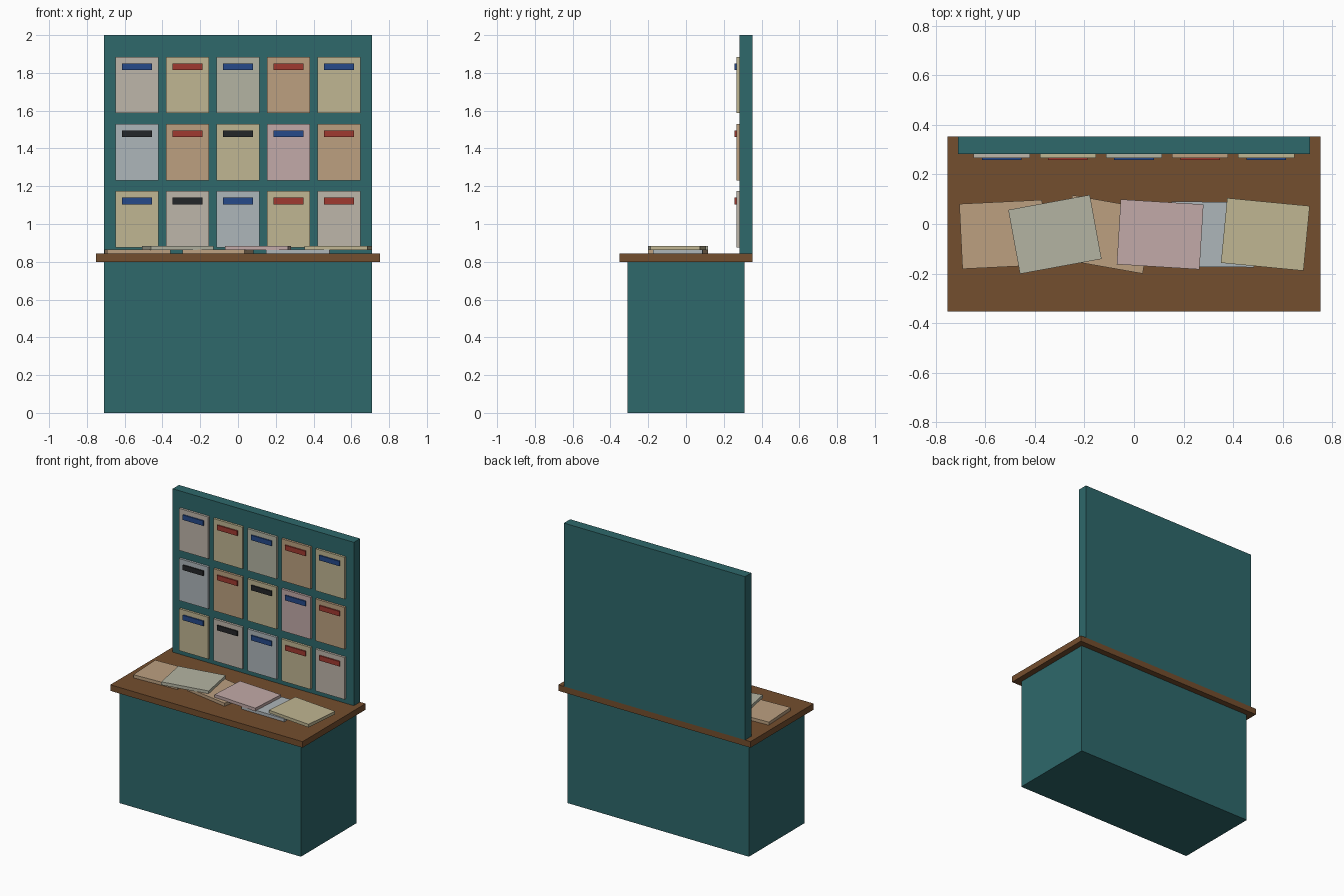
import bpy
import bmesh
from math import radians
from mathutils import Matrix

if "Cube" in bpy.data.objects:
    bpy.data.objects.remove(bpy.data.objects["Cube"])


def material(name, rgb):
    # colours given as 0-255 screen values, converted to linear
    m = bpy.data.materials.new(name)
    lin = [((c / 255 + 0.055) / 1.055) ** 2.4 for c in rgb]
    m.diffuse_color = (*lin, 1.0)
    m.use_nodes = True
    m.node_tree.nodes["Principled BSDF"].inputs["Base Color"].default_value = m.diffuse_color
    return m


MATS = {
    "teal": material("teal_paint", (46, 104, 107)),
    "wood": material("brown_wood", (116, 78, 46)),
    "grey": material("grey_paper", (190, 182, 170)),
    "yellow": material("yellow_paper", (192, 182, 146)),
    "green": material("green_grey_paper", (180, 180, 162)),
    "orange": material("orange_paper", (188, 160, 128)),
    "blue": material("blue_grey_paper", (174, 182, 186)),
    "pink": material("pink_paper", (194, 170, 168)),
    "navy": material("navy_ink", (38, 74, 138)),
    "red": material("red_ink", (160, 58, 48)),
    "black": material("black_ink", (36, 38, 40)),
}


def box(name, center, size, mat, angle=0):
    mesh = bpy.data.meshes.new(name)
    bm = bmesh.new()
    bmesh.ops.create_cube(bm, size=1, matrix=Matrix.Diagonal((*size, 1)))
    bm.to_mesh(mesh)
    bm.free()
    ob = bpy.data.objects.new(name, mesh)
    ob.location = center
    ob.rotation_euler.z = radians(angle)
    mesh.materials.append(MATS[mat])
    bpy.context.collection.objects.link(ob)
    return ob


# Stand body
box("counter_base", (0, 0, 0.40), (1.42, 0.62, 0.80), "teal")
box("counter_top", (0, 0, 0.8215), (1.506, 0.706, 0.043), "wood")
box("back_panel", (0, 0.318, 1.4215), (1.42, 0.07, 1.157), "teal")

# Newspapers hung on the back panel, each with a masthead bar
papers = [
    ["grey", "yellow", "green", "orange", "yellow"],
    ["blue", "orange", "yellow", "pink", "orange"],
    ["yellow", "grey", "blue", "yellow", "grey"],
]
mastheads = [
    ["navy", "red", "navy", "red", "navy"],
    ["black", "red", "black", "navy", "red"],
    ["navy", "black", "navy", "red", "red"],
]
for r in range(3):
    for c in range(5):
        x, z = (c - 2) * 0.267, 1.735 - 0.355 * r
        tag = f"{r + 1}_{c + 1}"
        box("hung_paper_" + tag, (x, 0.275, z), (0.227, 0.016, 0.297), papers[r][c])
        box("masthead_bar_" + tag, (x, 0.263, z + 0.097), (0.16, 0.010, 0.035), mastheads[r][c])

# Newspapers spread over the counter, alternately low and high
spread = [("orange", 2.8), ("green", 10.4), ("orange", -10),
          ("pink", -3.5), ("blue", -0.5), ("yellow", -5.5)]
for i, (mat, angle) in enumerate(spread):
    z = 0.854 + 0.0195 * (i % 2)
    box(f"counter_paper_{i + 1}", (-0.532 + 0.2125 * i, -0.042, z),
        (0.335, 0.263, 0.022), mat, angle)
